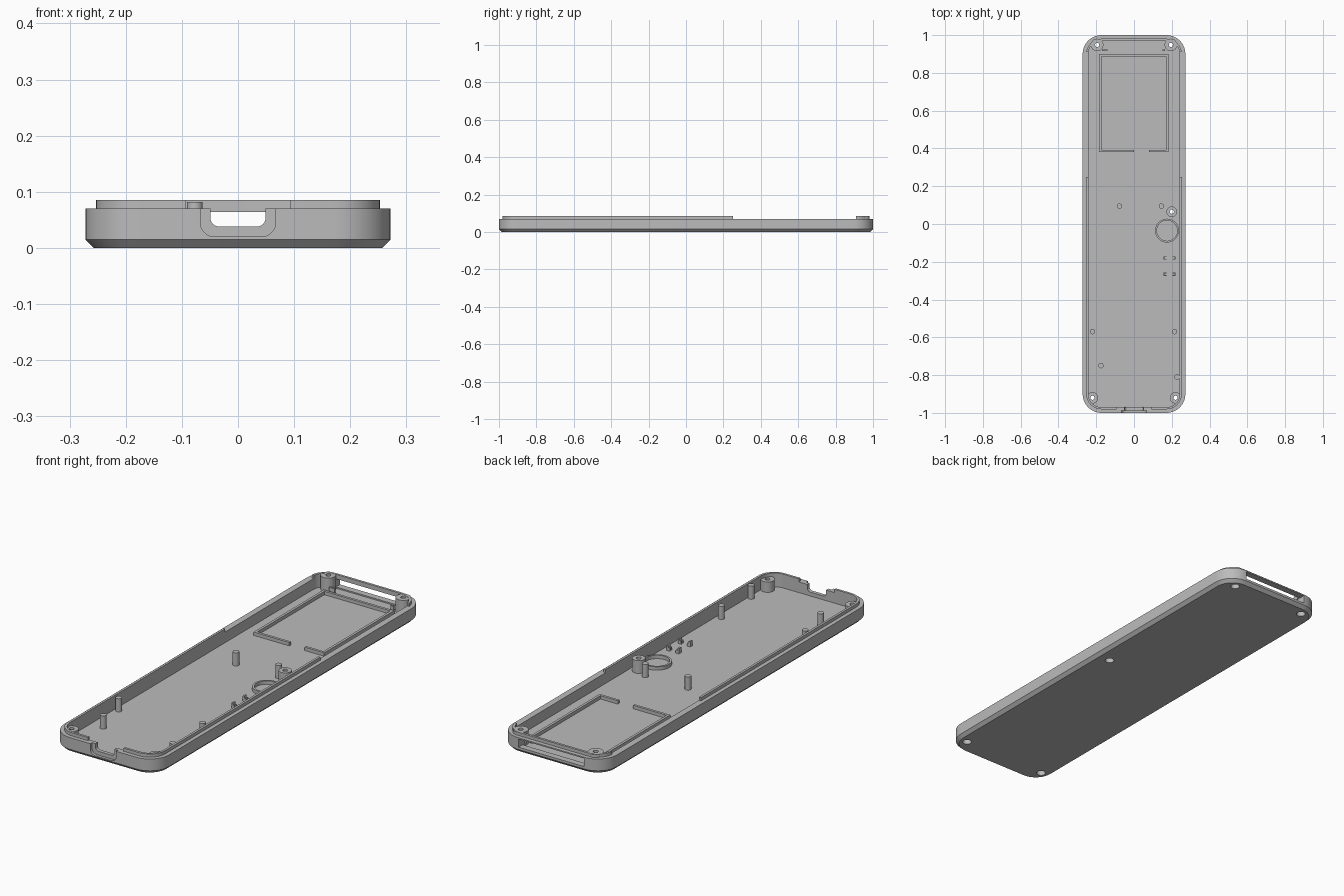
import bpy, bmesh, math
from mathutils import Matrix, Vector

if "Cube" in bpy.data.objects:
    bpy.data.objects.remove(bpy.data.objects["Cube"])

grey = bpy.data.materials.new("plain grey")
grey.use_nodes = True
grey.diffuse_color = (0.5, 0.5, 0.5, 1)
grey.node_tree.nodes["Principled BSDF"].inputs["Base Color"].default_value = (0.5, 0.5, 0.5, 1)

HX, HY, R = 0.272, 1.0, 0.1          # half width, half length, corner radius
RIM, LIP, FLOOR, WALL = 0.07, 0.085, 0.02, 0.03


def make(name, bm):
    bmesh.ops.recalc_face_normals(bm, faces=bm.faces)
    mesh = bpy.data.meshes.new(name)
    bm.to_mesh(mesh)
    bm.free()
    mesh.materials.append(grey)
    ob = bpy.data.objects.new(name, mesh)
    bpy.context.collection.objects.link(ob)
    return ob


def ring(bm, hx, hy, r, z, seg=10):
    """Rounded rectangle of vertices."""
    verts = []
    for k, (sx, sy) in enumerate([(1, 1), (-1, 1), (-1, -1), (1, -1)]):
        for i in range(seg + 1):
            a = math.pi / 2 * (k + i / seg)
            verts.append(bm.verts.new((sx * (hx - r) + r * math.cos(a),
                                       sy * (hy - r) + r * math.sin(a), z)))
    return verts


def loft(name, hx, hy, r, steps, closed=False):
    """Skin rounded rectangles given as (inset, z)."""
    bm = bmesh.new()
    rings = [ring(bm, hx - d, hy - d, r - d, z) for d, z in steps]
    pairs = list(zip(rings, rings[1:]))
    if closed:
        pairs.append((rings[-1], rings[0]))
    else:
        bm.faces.new(rings[0])
        bm.faces.new(rings[-1])
    for a, b in pairs:
        for i in range(len(a)):
            j = (i + 1) % len(a)
            bm.faces.new((a[i], a[j], b[j], b[i]))
    return make(name, bm)


def box(name, x0, x1, y0, y1, z0, z1):
    bm = bmesh.new()
    size = Matrix.Diagonal((x1 - x0, y1 - y0, z1 - z0, 1))
    mid = Vector((x0 + x1, y0 + y1, z0 + z1)) / 2
    bmesh.ops.create_cube(bm, size=1, matrix=Matrix.Translation(mid) @ size)
    return make(name, bm)


def cyl(name, x, y, r, z0, z1, seg=32):
    bm = bmesh.new()
    bmesh.ops.create_cone(bm, cap_ends=True, segments=seg, radius1=r, radius2=r, depth=z1 - z0,
                          matrix=Matrix.Translation((x, y, (z0 + z1) / 2)))
    return make(name, bm)


def combine(ob, others, operation):
    """Apply booleans, then drop the helper objects."""
    for other in others:
        other.hide_render = True
        mod = ob.modifiers.new("cut", 'BOOLEAN')
        mod.operation, mod.solver, mod.object = operation, 'EXACT', other
    dg = bpy.context.evaluated_depsgraph_get()
    mesh = bpy.data.meshes.new_from_object(ob.evaluated_get(dg))
    ob.modifiers.clear()
    ob.data = mesh
    for other in others:
        bpy.data.objects.remove(other)


def upright(name, hx, hz, r, y, depth, z):
    """Rounded rectangle cutter pointing along y."""
    ob = loft(name, hx, hz, r, [(0, -depth / 2), (0, depth / 2)])
    ob.data.transform(Matrix.Translation((0, y, z)) @ Matrix.Rotation(math.pi / 2, 4, 'X'))
    return ob


# Tray with chamfered base and hollow inside
tray = loft("tray", HX, HY, R, [(0.015, 0), (0, 0.015), (0, RIM), (WALL, RIM), (WALL, FLOOR)])

# Screw bosses, joined to the tray and drilled from below
screws = [(0.22, -0.92, 0.03, 0.069), (-0.22, -0.92, 0.03, 0.069),
          (0.195, 0.948, 0.033, 0.084), (-0.195, 0.948, 0.033, 0.084),
          (0.2, 0.065, 0.028, 0.08)]
combine(tray, [cyl("boss", x, y, r, 0.01, top) for x, y, r, top in screws], 'UNION')

cutters = [upright("port_recess", 0.067, 0.05, 0.025, -1, 0.026, 0.07),
           upright("port_hole", 0.049, 0.04, 0.015, -0.985, 0.06, 0.078),
           box("back_slot", -0.17, 0.17, 0.955, 1.05, 0.026, 0.064)]
for x, y, r, top in screws:
    cutters.append(cyl("screw_hole", x, y, 0.011, -0.02, 0.12))
    cutters.append(cyl("screw_head", x, y, 0.02, -0.02, 0.045))
combine(tray, cutters, 'DIFFERENCE')

# Raised locating lip, open at the port and along the upper sides
lip = loft("rim_lip", HX, HY, R, [(0.019, 0.066), (0.019, LIP), (WALL, LIP), (WALL, 0.066)], True)
combine(lip, [box("port_gap", -0.093, 0.093, -1.1, -0.9, 0, 0.2),
              box("side_gap", -0.4, 0.4, 0.25, 0.91, 0, 0.2)], 'DIFFERENCE')

# Low frame around the screen bay, with a cable gap
T, LOW = 0.012, 0.036
frame = {"left": (0.17, 0.182, 0.38, 0.9), "right": (-0.185, -0.173, 0.38, 0.9),
         "back": (-0.185, 0.182, 0.9 - T, 0.9),
         "front_right": (-0.185, 0, 0.38, 0.38 + T), "front_left": (0.08, 0.182, 0.38, 0.38 + T)}
for side, (x0, x1, y0, y1) in frame.items():
    box("screen_frame_" + side, x0, x1, y0, y1, 0.015, LOW)

# Small ribs behind the frame
box("back_rib_right", -0.17, -0.14, 0.917, 0.925, 0.015, 0.045)
box("back_rib_left", 0.15, 0.165, 0.917, 0.925, 0.015, 0.045)

# Support pins
for x, y in [(-0.077, 0.095), (0.145, 0.095), (-0.22, -0.57),
             (0.215, -0.57), (-0.175, -0.75), (0.228, -0.81)]:
    cyl("support_pin", x, y, 0.014, 0.015, 0.082, 24)

# Round holder
holder = loft("round_holder", 0.063, 0.063, 0.0629,
              [(0, 0.015), (0, LOW), (0.009, LOW), (0.009, 0.015)], True)
holder.data.transform(Matrix.Translation((0.175, -0.035, 0)))

# Facing pairs of hooked clips
for y in (-0.18, -0.265):
    for x, d in ((0.165, 1), (0.212, -1)):
        box("clip_back", *sorted((x - d * 0.008, x)), y - 0.009, y + 0.009, 0.015, 0.045)
        for s in (-1, 1):
            box("clip_hook", *sorted((x, x + d * 0.008)),
                *sorted((y + s * 0.004, y + s * 0.009)), 0.015, 0.035)

# Smooth curved walls, keep edges sharp
bpy.ops.object.select_all(action='DESELECT')
parts = [o for o in bpy.context.collection.objects if o.type == 'MESH' and grey.name in o.data.materials]
for o in parts:
    o.select_set(True)
bpy.context.view_layer.objects.active = tray
bpy.ops.object.shade_smooth_by_angle(angle=math.radians(30))
